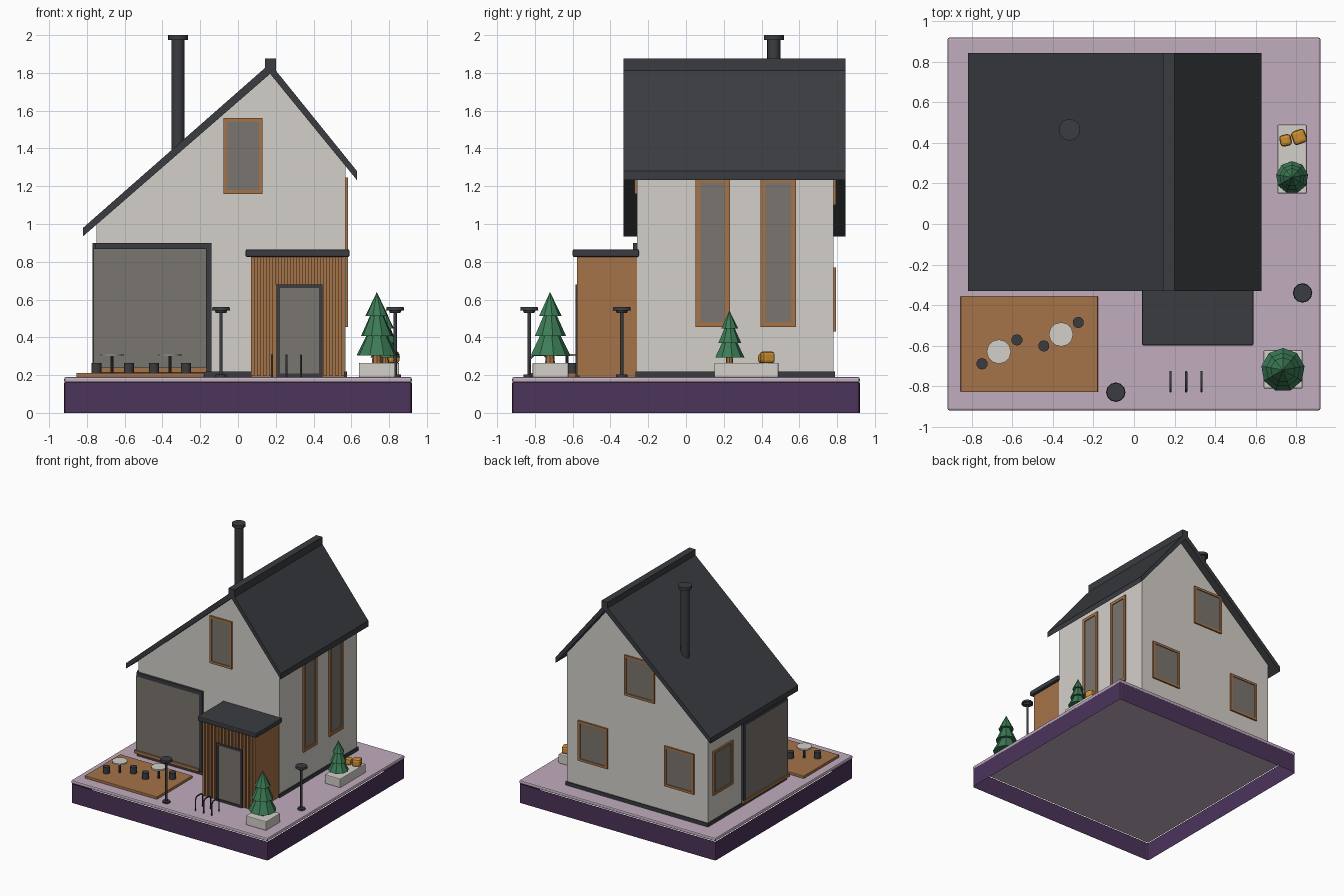
import bpy, bmesh, math
from mathutils import Matrix, Vector

if "Cube" in bpy.data.objects:
    bpy.data.objects.remove(bpy.data.objects["Cube"])


def mat(name, r, g, b):
    m = bpy.data.materials.new(name)
    m.diffuse_color = [((c / 255 + 0.055) / 1.055) ** 2.4 for c in (r, g, b)] + [1]
    m.use_nodes = True
    m.node_tree.nodes["Principled BSDF"].inputs["Base Color"].default_value = m.diffuse_color
    return m


WALL = mat("plaster", 212, 208, 202)
ROOF = mat("charcoal", 58, 60, 64)
WOOD = mat("wood", 165, 115, 72)
GLASS = mat("glass", 122, 117, 110)
PURPLE = mat("purple", 76, 51, 90)
PINK = mat("pink_paving", 193, 173, 191)
GREEN = mat("green", 60, 124, 86)
GOLD = mat("gold", 205, 142, 48)


def finish(name, bm, m, bevel=0, smooth=False):
    bmesh.ops.recalc_face_normals(bm, faces=bm.faces)
    me = bpy.data.meshes.new(name)
    bm.to_mesh(me)
    bm.free()
    me.materials.append(m)
    ob = bpy.data.objects.new(name, me)
    bpy.context.collection.objects.link(ob)
    if bevel:
        b = ob.modifiers.new("bevel", "BEVEL")
        b.width, b.segments = bevel, 2
    if smooth:
        bpy.context.view_layer.objects.active = ob
        ob.select_set(True)
        bpy.ops.object.shade_smooth_by_angle(angle=math.radians(40))
        ob.select_set(False)
    return ob


def boxes(name, m, *bounds, bevel=0):
    """One object of axis-aligned boxes given as x0, x1, y0, y1, z0, z1."""
    bm = bmesh.new()
    for x0, x1, y0, y1, z0, z1 in bounds:
        M = Matrix.Translation(((x0 + x1) / 2, (y0 + y1) / 2, (z0 + z1) / 2))
        M = M @ Matrix.Diagonal((x1 - x0, y1 - y0, z1 - z0, 1))
        bmesh.ops.create_cube(bm, size=1, matrix=M)
    return finish(name, bm, m, bevel)


def cones(name, m, x, y, *parts, sides=16, smooth=True):
    """One object of stacked cones given as r0, r1, z0, z1."""
    bm = bmesh.new()
    for r0, r1, z0, z1 in parts:
        bmesh.ops.create_cone(bm, cap_ends=True, segments=sides, radius1=r0, radius2=r1,
                              depth=z1 - z0, matrix=Matrix.Translation((x, y, (z0 + z1) / 2)))
    return finish(name, bm, m, smooth=smooth)


def prism(name, m, profile, y0, y1, bevel=0):
    """Extrude an x-z profile along y."""
    bm = bmesh.new()
    f = bm.faces.new([bm.verts.new((x, y0, z)) for x, z in profile])
    r = bmesh.ops.extrude_face_region(bm, geom=[f])
    vs = [v for v in r["geom"] if isinstance(v, bmesh.types.BMVert)]
    bmesh.ops.translate(bm, verts=vs, vec=(0, y1 - y0, 0))
    return finish(name, bm, m, bevel)


def window(name, side, u0, u1, z0, z1, w=0.02, frame=WOOD, plane=None):
    """Framed pane on a wall; u runs along the wall."""
    axis, pos, out = {"front": ("y", -0.26, -1), "back": ("y", 0.78, 1),
                      "right": ("x", 0.57, 1), "left": ("x", -0.75, -1)}[side]
    pos = pos if plane is None else plane

    def slab(a, b, c, d, depth):
        p = sorted((pos - out * 0.005, pos + out * depth))
        return (*p, a, b, c, d) if axis == "x" else (a, b, *p, c, d)
    boxes(name + "_frame", frame,
          slab(u0, u0 + w, z0, z1, 0.013), slab(u1 - w, u1, z0, z1, 0.013),
          slab(u0 + w, u1 - w, z0, z0 + w, 0.013), slab(u0 + w, u1 - w, z1 - w, z1, 0.013))
    boxes(name + "_glass", GLASS, slab(u0 + w, u1 - w, z0 + w, z1 - w, 0.006))


# Base: open skirt under a paving slab
skirt = bmesh.new()
bmesh.ops.create_cube(skirt, size=1, matrix=Matrix.Translation((0, 0, 0.08)) @ Matrix.Diagonal((1.84, 1.84, 0.16, 1)))
skirt.normal_update()
bmesh.ops.delete(skirt, geom=[f for f in skirt.faces if abs(f.normal.z) > 0.5], context="FACES")
bmesh.ops.bevel(skirt, geom=[e for e in skirt.edges if abs(e.verts[0].co.z - e.verts[1].co.z) > 0.1],
                offset=0.015, segments=2, affect="EDGES", profile=0.5)
finish("base_skirt", skirt, PURPLE)
boxes("paving", PINK, (-0.92, 0.92, -0.92, 0.92, 0.16, 0.19), bevel=0.01)

# House body, roof and chimney
boxes("plinth", ROOF, (-0.758, 0.578, -0.268, 0.788, 0.188, 0.22))
prism("house_walls", WALL, [(-0.75, 0.2), (0.57, 0.2), (0.57, 1.31), (0.17, 1.80), (-0.75, 1.0)], -0.26, 0.78)
prism("roof", ROOF, [(-0.82, 0.98), (0.17, 1.85), (0.63, 1.28), (0.63, 1.232), (0.17, 1.795), (-0.82, 0.935)], -0.33, 0.845)
boxes("ridge_cap", ROOF, (0.142, 0.2, -0.33, 0.845, 1.81, 1.875))
cones("chimney", ROOF, -0.318, 0.465, (0.035, 0.035, 1.36, 1.98), (0.053, 0.053, 1.975, 2.0))

# Corner glazing with its frame and sill
boxes("corner_glass", GLASS, (-0.765, -0.17, -0.272, 0.3, 0.24, 0.87))
boxes("corner_frame", ROOF,
      (-0.757, -0.14, -0.28, -0.25, 0.868, 0.9), (-0.17, -0.14, -0.28, -0.25, 0.22, 0.868),
      (-0.77, -0.74, -0.25, 0.33, 0.868, 0.9), (-0.77, -0.74, 0.3, 0.33, 0.22, 0.868))
boxes("corner_sill", WOOD, (-0.775, -0.17, -0.285, -0.25, 0.215, 0.24), (-0.775, -0.74, -0.25, 0.33, 0.215, 0.24))

# Windows
window("gable_window", "front", -0.077, 0.13, 1.16, 1.56)
window("side_window_a", "right", 0.05, 0.232, 0.455, 1.245, w=0.026)
window("side_window_b", "right", 0.395, 0.582, 0.455, 1.245, w=0.026)
window("left_window", "left", 0.455, 0.715, 0.43, 0.8)
window("back_window_a", "back", 0.185, 0.46, 0.43, 0.77)
window("back_window_b", "back", -0.625, -0.35, 0.43, 0.77)
window("back_window_upper", "back", -0.255, 0.025, 1.1, 1.44)

# Entrance porch with slatted front
boxes("porch", WOOD, (0.07, 0.565, -0.565, -0.25, 0.19, 0.83))
slats = [0.07 + i * 0.0318 for i in range(16)]
boxes("porch_slats", WOOD, *[(x, x + 0.018, -0.577, -0.56, 0.195 if x + 0.018 < 0.205 or x > 0.445 else 0.68, 0.825)
                             for x in slats])
boxes("porch_roof", ROOF, (0.04, 0.59, -0.6, -0.25, 0.825, 0.866), bevel=0.008)
window("door", "front", 0.205, 0.447, 0.19, 0.68, w=0.018, frame=ROOF, plane=-0.573)

# Terrace with tables and stools
boxes("deck", WOOD, (-0.855, -0.178, -0.83, -0.355, 0.188, 0.212), bevel=0.004)
for i, (x, y) in enumerate([(-0.667, -0.63), (-0.36, -0.545)]):
    cones(f"table_top_{i}", WALL, x, y, (0.06, 0.06, 0.3, 0.312), sides=12)
    cones(f"table_leg_{i}", ROOF, x, y, (0.009, 0.009, 0.21, 0.302), sides=8)
for i, (x, y) in enumerate([(-0.75, -0.69), (-0.578, -0.572), (-0.445, -0.602), (-0.275, -0.486)]):
    cones(f"stool_{i}", ROOF, x, y, (0.028, 0.028, 0.21, 0.265), sides=10)

# Lamps
for i, (x, y) in enumerate([(-0.09, -0.83), (0.832, -0.34)]):
    cones(f"lamp_{i}", ROOF, x, y, (0.03, 0.03, 0.188, 0.203), (0.009, 0.009, 0.2, 0.54),
          (0.028, 0.034, 0.53, 0.545), (0.048, 0.045, 0.543, 0.56), sides=12)

# Bicycle hoops
for i, x in enumerate([0.18, 0.257, 0.333]):
    cu = bpy.data.curves.new(f"bike_hoop_{i}", "CURVE")
    cu.dimensions, cu.bevel_depth, cu.bevel_resolution = "3D", 0.006, 1
    pts = [(-0.826, 0.188), (-0.826, 0.285), (-0.806, 0.305), (-0.75, 0.305), (-0.73, 0.285), (-0.73, 0.188)]
    sp = cu.splines.new("POLY")
    sp.points.add(len(pts) - 1)
    for p, (y, z) in zip(sp.points, pts):
        p.co = (x, y, z, 1)
    cu.materials.append(ROOF)
    bpy.context.collection.objects.link(bpy.data.objects.new(f"bike_hoop_{i}", cu))

# Planters with fir trees
boxes("planter_front", WALL, (0.64, 0.832, -0.812, -0.622, 0.188, 0.265), bevel=0.006)
boxes("planter_side", WALL, (0.708, 0.853, 0.15, 0.49, 0.188, 0.265), bevel=0.006)
for i, (x, y, s) in enumerate([(0.735, -0.72, 1), (0.78, 0.23, 0.74)]):
    z = 0.262
    cones(f"tree_trunk_{i}", WOOD, x, y, (0.026 * s, 0.022 * s, z, z + 0.06 * s), sides=8, smooth=False)
    cones(f"tree_{i}", GREEN, x, y,
          (0.108 * s, 0.035 * s, z + 0.043 * s, z + 0.19 * s),
          (0.085 * s, 0.022 * s, z + 0.145 * s, z + 0.285 * s),
          (0.062 * s, 0, z + 0.25 * s, z + 0.378 * s), sides=9, smooth=False)

# Golden pumpkins in the side planter
for i, (x, y, s, a) in enumerate([(0.748, 0.413, 0.058, 0.2), (0.815, 0.43, 0.07, 0.35)]):
    h = s / 2
    ob = boxes(f"pumpkin_{i}", GOLD, (-h, h, -h, h, 0, s * 0.9), bevel=0.016)
    ob.location, ob.rotation_euler = (x, y, 0.262), (0, 0, a)
